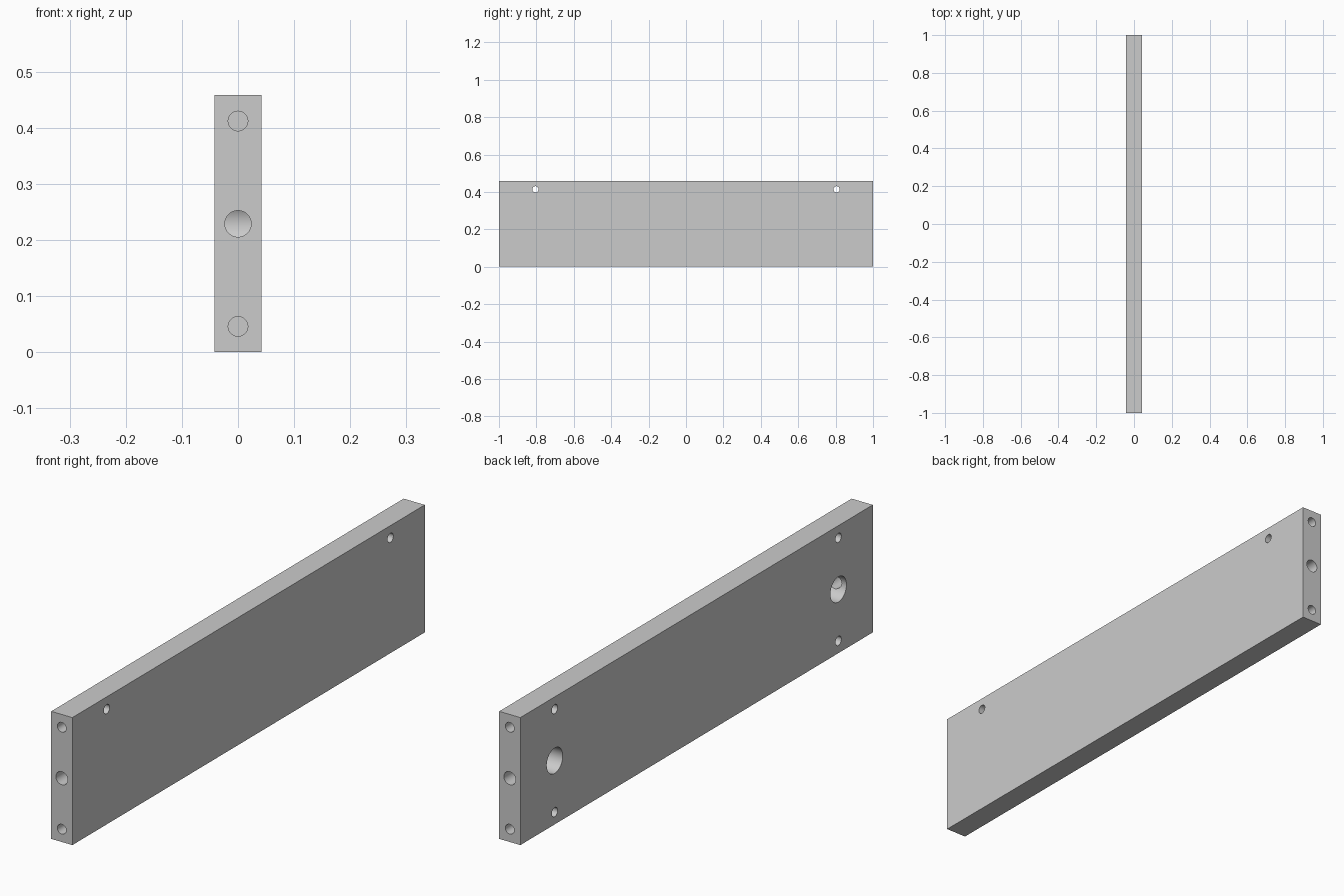
import bpy
from math import pi

if "Cube" in bpy.data.objects:
    bpy.data.objects.remove(bpy.data.objects["Cube"])

T, L, H = 0.084, 2.0, 0.458      # panel thickness, length, height
MID = H / 2

# Main panel
bpy.ops.mesh.primitive_cube_add(size=1, location=(0, 0, MID))
panel = bpy.context.object
panel.name = "drilled_panel"
panel.scale = (T, L, H)
bpy.ops.object.transform_apply(location=True, rotation=False, scale=True)


def drill(axis, radius, start, end, a, z):
    """Cut a round hole along x or y; a is the other horizontal coordinate."""
    mid = (start + end) / 2
    loc = (mid, a, z) if axis == 'x' else (a, mid, z)
    rot = (0, pi / 2, 0) if axis == 'x' else (pi / 2, 0, 0)
    bpy.ops.mesh.primitive_cylinder_add(vertices=48, radius=radius,
                                        depth=abs(end - start),
                                        location=loc, rotation=rot)
    cutter = bpy.context.object
    cutter.name = "hole_cutter"
    cutter.hide_render = True
    mod = panel.modifiers.new("hole", 'BOOLEAN')
    mod.operation = 'DIFFERENCE'
    mod.solver = 'EXACT'
    mod.object = cutter
    bpy.context.view_layer.objects.active = panel
    bpy.ops.object.modifier_apply(modifier=mod.name)
    bpy.data.objects.remove(cutter, do_unlink=True)


for s in (-1, 1):
    # Cam lock pocket on the left face, and its bolt bore from the end
    drill('x', 0.0455, -0.1, 0.026, s * 0.805, MID)
    drill('y', 0.0235, s * 1.05, s * 0.805, 0, MID)
    # Dowel holes in the end
    for z in (0.046, 0.412):
        drill('y', 0.0175, s * 1.05, s * 0.87, 0, z)
    # Upper through hole and lower blind hole in the left face
    drill('x', 0.0165, -0.1, 0.1, s * 0.805, 0.414)
    drill('x', 0.0165, -0.1, 0.02, s * 0.805, 0.044)

# Smooth hole walls, crisp panel edges
bpy.ops.object.select_all(action='DESELECT')
panel.select_set(True)
bpy.context.view_layer.objects.active = panel
bpy.ops.object.shade_smooth_by_angle(angle=pi / 6)
